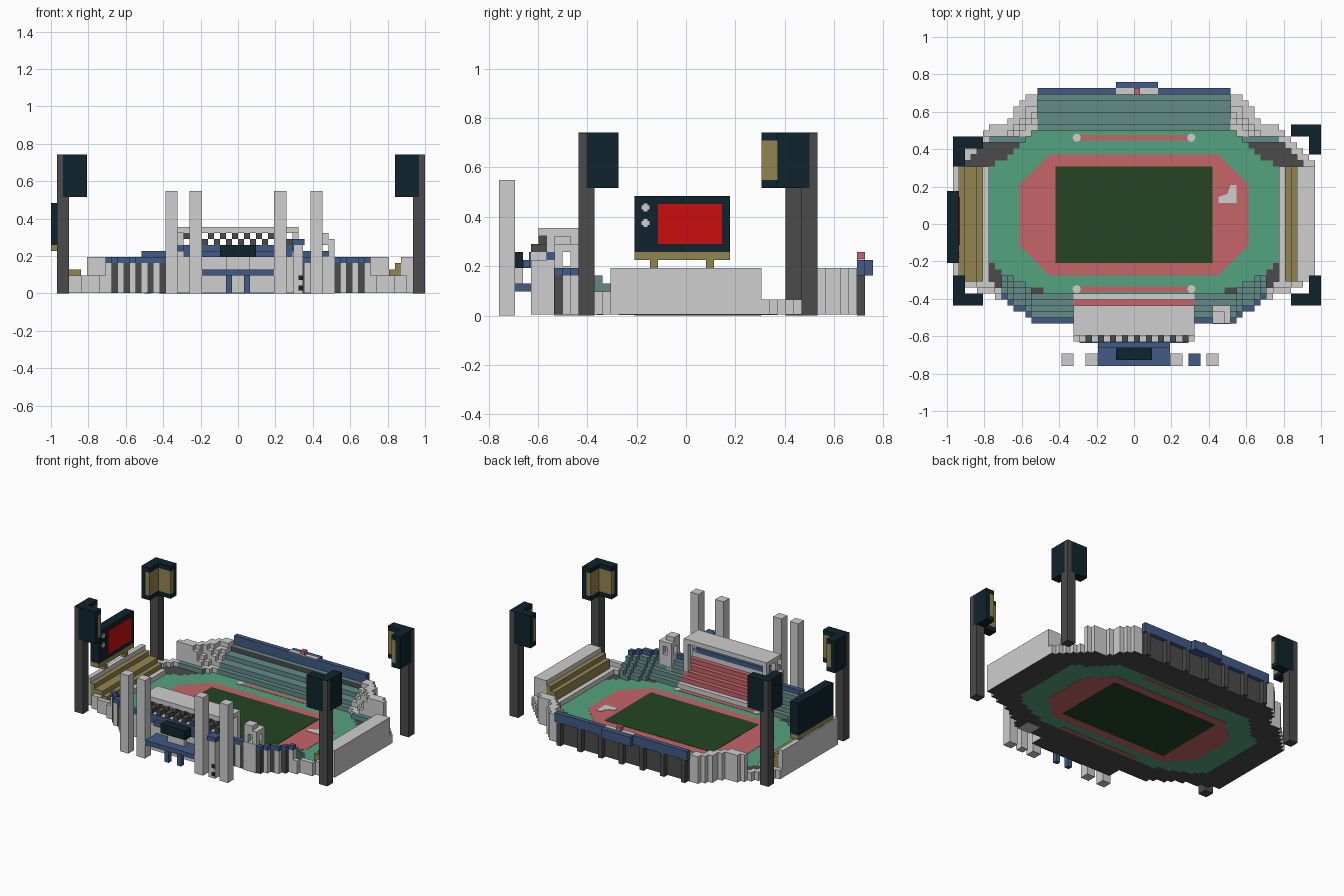
import bpy, bmesh, math

if "Cube" in bpy.data.objects:
    bpy.data.objects.remove(bpy.data.objects["Cube"])

V = 2 / 62            # size of one block; all numbers below count blocks
MATS = {}
for n, c in {"white": (.62, .62, .62), "dark_grey": (.07, .07, .07), "track_red": (.56, .13, .14),
             "turf_green": (.09, .37, .21), "pitch_green": (.017, .06, .016), "teal": (.125, .26, .25),
             "blue": (.052, .105, .235), "ochre": (.29, .235, .08), "navy": (.005, .017, .026),
             "screen_red": (.6, .004, .004)}.items():
    m = bpy.data.materials.new(n)
    m.diffuse_color = (*c, 1)
    m.use_nodes = True
    m.node_tree.nodes["Principled BSDF"].inputs["Base Color"].default_value = m.diffuse_color
    MATS[n] = m


def make(name, faces):
    """faces: list of (material, corner points in blocks)"""
    bm = bmesh.new()
    used = []
    for mat, pts in faces:
        if mat not in used:
            used.append(mat)
        f = bm.faces.new([bm.verts.new((x * V, (y - 23.5) * V, z * V)) for x, y, z in pts])
        f.material_index = used.index(mat)
    bmesh.ops.remove_doubles(bm, verts=bm.verts, dist=1e-5)
    me = bpy.data.meshes.new(name)
    bm.to_mesh(me)
    bm.free()
    for u in used:
        me.materials.append(MATS[u])
    ob = bpy.data.objects.new(name, me)
    bpy.context.collection.objects.link(ob)


def prism(mat, pts, z0, z1):
    n = len(pts)
    out = [(mat, [(x, y, z1) for x, y in pts]), (mat, [(x, y, z0) for x, y in reversed(pts)])]
    for k in range(n):
        (a, b), (c, d) = pts[k], pts[(k + 1) % n]
        out.append((mat, [(a, b, z0), (c, d, z0), (c, d, z1), (a, b, z1)]))
    return out


def box(mat, x0, x1, y0, y1, z0, z1):
    x0, x1 = sorted((x0, x1))
    y0, y1 = sorted((y0, y1))
    return prism(mat, [(x0, y0), (x1, y0), (x1, y1), (x0, y1)], z0, z1)


def boxes(name, items):
    for k, it in enumerate(items):
        make(name if k == 0 else f"{name}_{k + 1}", box(*it))


def interp(x, pts):
    for (a, b), (c, d) in zip(pts, pts[1:]):
        if x <= c:
            return b + (d - b) * (x - a) / (c - a)
    return pts[-1][1]


# Plan outlines: (distance from centre line, row)
BACK = [(0, 45), (18, 45), (19.5, 43.5), (20.8, 40.6), (23.5, 40), (25, 38.6), (27, 36), (30, 33.3)]
FRONT = [(0, 4), (9.9, 4), (10, 7), (16, 7), (19, 9), (22, 11), (27, 13), (30, 14)]
TURF_B = [(0, 39), (17, 39), (19, 36), (22, 34), (24, 33)]
TURF_F = [(0, 12), (13, 12), (17, 13), (21, 15), (24, 17)]


def inside(ax, y):
    return ax < 30 and interp(ax, FRONT) < y < interp(ax, BACK)


def depth(ax, y):
    s = 1 if y > 24 else -1
    for n in range(1, 6):
        if not inside(ax + n, y) or not inside(ax, y + s * n):
            return n
    return 6


def column(x, y):
    """stack of (top height, colour) for one block column, or None"""
    ax = abs(x)
    if not inside(ax, y):
        return None
    if ax < 10 and y < 12:                       # main stand, red seat tiers
        if y < 6:
            return [(7, "white")]
        if y < 7:
            return [(7, "white"), (8, "blue")]
        if y > 11:
            return [(2, "white")]
        return [(2, "white"), (13 - int(y), "track_red")]
    if ax < 16 and y > 39:                       # back stand
        if y > 44:
            return [(4.9, "dark_grey"), (5, "teal")]
        return [((2, 3, 3, 4, 4)[int(y) - 39], "teal")]
    if ax < 24 and interp(ax, TURF_F) < y < interp(ax, TURF_B):
        return [(1, "turf_green")]
    if ax > 24 and 14 < y < 33:                  # end stands
        if ax < 25:
            return [(2, "white")]
        if x < 0 and ax < 29:
            return [((3, 4, 4, 5)[int(ax) - 25], "ochre")]
        if x > 0 and ax < 27:
            return [(int(ax) - 21, "ochre")]
        return [(6, "white")]
    n = depth(ax, y)
    if y > 24:                                   # back corners
        if y > 38:
            return [((6, 6, 5, 4, 3, 2)[n - 1], "white")]
        if n <= 2:
            return [(2, "white")]
        if y > 37:
            return [(2, "teal")]
    elif ax > 22:                                # front corners
        if n <= 2:
            return [(4 - n, "white")]
    elif n == 1:                                 # striped outer wall with blue rim
        return [(5, "white" if int(ax) % 2 else "dark_grey"), (6, "blue")]
    elif n < 6:
        return [(7 - n, "teal")]
    return [(1, "dark_grey")]


cells = {}
for i in range(-30, 30):
    for j in range(0, 47):
        c = column(i + .5, j + .5)
        if c:
            cells[i, j] = c


def column_faces(keep):
    out = []
    for (i, j), st in cells.items():
        turf = st[0][1] == "turf_green"
        if turf != keep:
            continue
        h, top = st[-1]
        q = [(i, j), (i + 1, j), (i + 1, j + 1), (i, j + 1)]
        out.append((top, [(x, y, h) for x, y in q]))
        out.append((top if turf else "dark_grey", [(x, y, .1) for x, y in reversed(q)]))
        for k, (di, dj) in enumerate([(0, -1), (1, 0), (0, 1), (-1, 0)]):
            nb = cells.get((i + di, j + dj))
            low = nb[-1][0] if nb else .1
            (a, b), (c, d) = q[k], q[(k + 1) % 4]
            z = .1
            for t, mat in st:
                z0 = max(z, low)
                if t > z0:
                    out.append((mat, [(a, b, z0), (c, d, z0), (c, d, t), (a, b, t)]))
                z = t
    return out


make("turf", column_faces(True))
make("stands", column_faces(False))


# Running track, pitch and painted marks (visible from below too)
def octagon(x, y0, y1, c):
    return [(-x + c, y0), (x - c, y0), (x, y0 + c), (x, y1 - c), (x - c, y1), (-x + c, y1), (-x, y1 - c), (-x, y0 + c)]


make("running_track", prism("track_red", octagon(19, 15, 35, 5), .05, 1.06))
make("pitch", box("pitch_green", -13, 13, 17, 33, 0, 1.12))
make("landing_mark", prism("white", [(14, 27), (17, 27), (17, 30), (16, 30), (15.5, 28.5), (14, 28)], 1.06, 1.14))
for nm, y in (("back", 37.8), ("front", 12.7)):
    make(f"{nm}_runway", box("track_red", -9.5, 9.5, y - .45, y + .45, .05, 1.06))
    for s in (-1, 1):
        disc = [(s * 9.5 + .7 * math.cos(a * math.pi / 4), y + .7 * math.sin(a * math.pi / 4)) for a in range(8)]
        make(f"{nm}_runway_end", prism("white", disc, 1, 1.12))

# Floodlight towers: corner post, L-shaped lamp head, ochre lamps inside
for nm, cx, cy, sx, sy in (("front_left", -30, 10, 1, 1), ("front_right", 31, 10, -1, 1),
                           ("back_left", -30, 38, 1, -1), ("back_right", 31, 40, -1, -1)):
    def part(mat, a0, a1, b0, b1, z0, z1):
        return box(mat, cx + sx * a0, cx + sx * a1, cy + sy * b0, cy + sy * b1, z0, z1)
    make(f"{nm}_tower_post", part("dark_grey", 0, 2, 0, 2, 0, 16) + part("dark_grey", 0, 1, 0, 1, 16, 22.9))
    head = part("navy", 0, 1, 0, 1, 22.9, 23)
    head += part("navy", 1, 5, 0, 1, 16, 23) + part("navy", 0, 1, 1, 5, 16, 23)
    for z0, z1, mat in ((16, 17, "navy"), (17, 22, "ochre"), (22, 23, "navy")):
        head += part(mat, 1, 5, 1, 2, z0, z1) + part(mat, 1, 2, 2, 5, z0, z1)
    make(f"{nm}_lamp_head", head)

# Scoreboard on the left end
boxes("scoreboard_leg", [("ochre", -30, -29, y, y + 1, 6, 7) for y in (19, 26)])
make("scoreboard_base", box("ochre", -31, -29, 17, 29, 7, 8))
make("scoreboard", box("navy", -31, -29, 17, 29, 8, 15))
make("scoreboard_screen", box("screen_red", -29, -28.85, 20, 28, 9, 14))
for z in (11.6, 13.6):
    make("scoreboard_knob", box("white", -29, -28.85, 17.9, 18.9, z - .25, z + .25)
         + box("white", -29, -28.87, 18.15, 18.65, z - .5, z + .5))

# Back stand rim, pillars and box
make("back_rim", box("blue", -16, 16, 45, 46, 5, 7))
boxes("back_pillar", [("dark_grey", x - .5, x + .5, 45, 46, 0, 5) for x in (-15, -10, -5, 0, 5, 10, 15)])
make("back_box", box("blue", -3, 4, 46, 47, 5, 7))
make("back_box_top", box("white", -3, 4, 45, 46, 7, 7.15))
make("back_box_light", box("track_red", 0, 1, 45, 46, 7, 8))

# Main stand roof, supports and checkered windows
make("main_roof", box("white", -10, 10, 5, 10, 10, 11))
boxes("roof_support", [("white", x, x + 1, y, y + 1, 2, 10) for x in (-10, 9) for y in (6, 9)])
checker = []
for x in range(-9, 9):
    for k in (8, 9):
        if (x + k) % 2 == 0:
            checker += box("dark_grey", x, x + 1, 4 if k == 8 else 5, 6, k, k + 1)
make("checker_windows", checker)
make("window_sill", box("white", -9, 9, 4, 6, 7, 8))
make("front_fascia", box("blue", -9, 9, 3.8, 4.2, 6, 8))

# Entrance canopy, sign and tall pillars
make("entrance_canopy", box("blue", -6, 6, 0, 4, 3, 4))
boxes("canopy_post", [("blue", x, x + 1, 1, 2, 0, 3) for x in (-2, 1)])
make("entrance_steps", box("blue", -6, 6, 3, 4, 6, 7))
make("sign_stand", box("white", -2, 2, 2, 3, 4, 6))
make("sign", box("navy", -3, 3, 1, 3, 6, 8))
boxes("tall_pillar", [("white", x, x + 2, 0, 2, 0, 17) for x in (-12, -8, 6, 12)])
make("short_pillar", box("white", 9.2, 10.8, .2, 1.8, 0, 8) + box("blue", 9, 11, 0, 2, 8, 9))
boxes("short_pillar_mark", [("navy", 10, 10.8, .1, .2, z, z + .8) for z in (.5, 2.2)])

# Small gate tower on the front right stand
make("gate_tower", box("white", 13, 16, 7, 10, 8, 9) + box("white", 13, 15, 7, 9, 9, 10))
boxes("gate_tower_leg", [("white", x, x + 1, y, y + 1, 2, 8) for x in (13, 15) for y in (7, 9)])
make("gate_tower_base", box("white", 13, 16, 6.9, 10, 0, 6.2))
